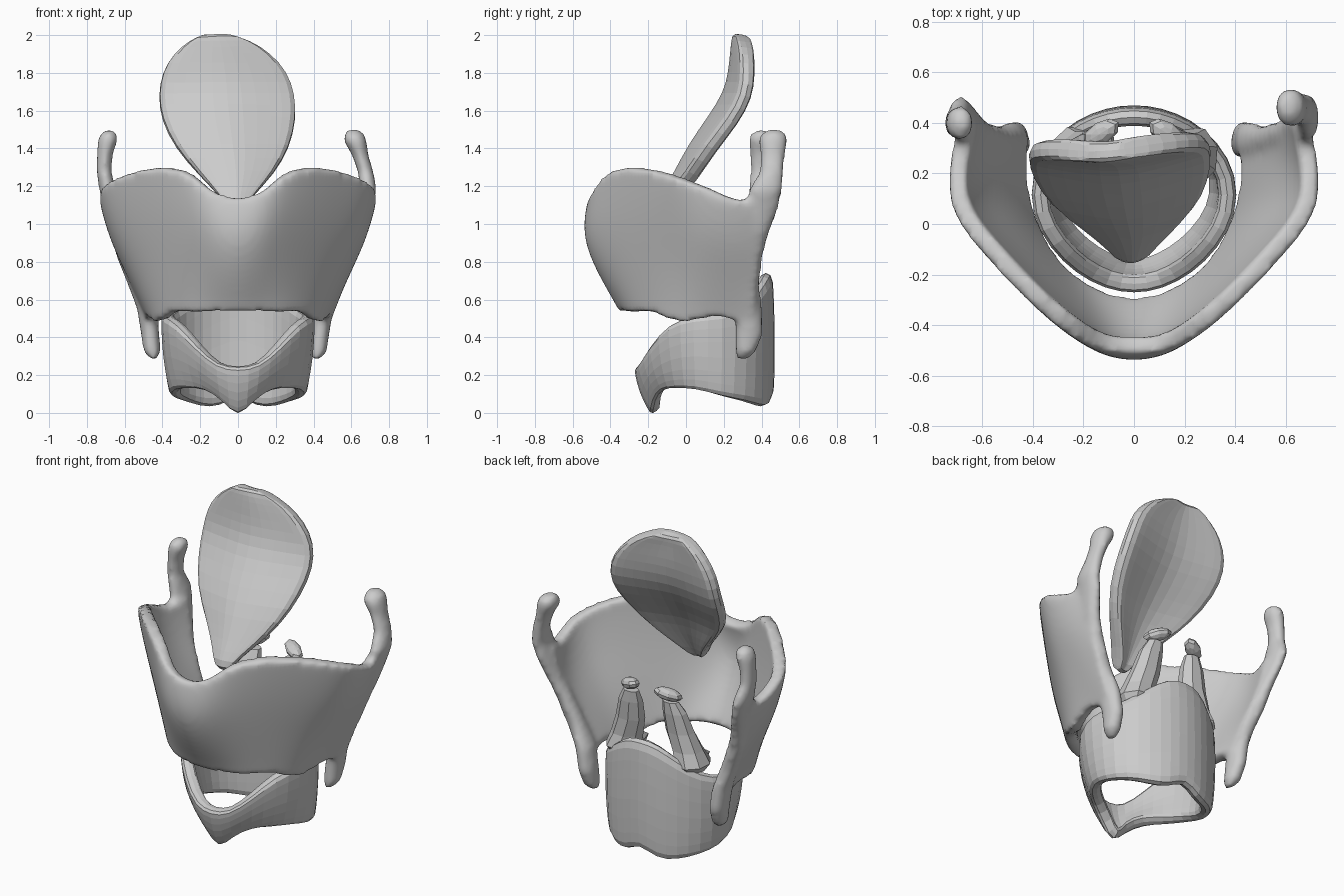
import bpy, math
from math import sin, cos, pi, radians

if "Cube" in bpy.data.objects:
    bpy.data.objects.remove(bpy.data.objects["Cube"])


def make(name, verts, faces):
    me = bpy.data.meshes.new(name)
    me.from_pydata(verts, [], faces)
    me.update()
    ob = bpy.data.objects.new(name, me)
    bpy.context.collection.objects.link(ob)
    return ob


def sheet(name, rows, closed=False, capped=False):
    """Skin a list of equal-length point rows, bottom to top."""
    n = len(rows[0])
    faces = []
    for j in range(len(rows) - 1):
        for i in range(n if closed else n - 1):
            k = (i + 1) % n
            faces.append((j * n + i, j * n + k, (j + 1) * n + k, (j + 1) * n + i))
    if capped:
        last = n * (len(rows) - 1)
        faces += [tuple(reversed(range(n))), tuple(range(last, last + n))]
    return make(name, [p for r in rows for p in r], faces)


def stack(name, rings, sides, turn=0.0):
    """Closed loft through elliptical rings (x, y, z, rx, ry)."""
    rows = [[(x + rx * cos(2 * pi * i / sides + turn), y + ry * sin(2 * pi * i / sides + turn), z)
             for i in range(sides)] for x, y, z, rx, ry in rings]
    return sheet(name, rows, True, True)


def thicken(ob, t, offset, sub, first=False):
    def subdiv():
        m = ob.modifiers.new("sub", 'SUBSURF')
        m.levels = m.render_levels = sub
    if first:
        subdiv()
    m = ob.modifiers.new("solid", 'SOLIDIFY')
    m.thickness, m.offset = t, offset
    if not first:
        subdiv()


def bake(ob):
    bpy.ops.object.select_all(action='DESELECT')
    ob.select_set(True)
    bpy.context.view_layer.objects.active = ob
    bpy.ops.object.convert(target='MESH')


# Thyroid shield: half rims, mirrored into a V-shaped plate
top = [(0, -.515, 1.13), (.14, -.505, 1.17), (.27, -.44, 1.28), (.42, -.31, 1.305), (.58, -.14, 1.275),
       (.705, .005, 1.22), (.745, .14, 1.18), (.725, .28, 1.11), (.69, .43, 1.14)]
low = [(0, -.36, .53), (.12, -.34, .54), (.24, -.29, .52), (.35, -.20, .55), (.43, -.07, .47),
       (.47, .06, .49), (.485, .16, .51), (.485, .27, .49), (.48, .35, .44)]
push = [.10, .085, .04, .01, .0, .0, 0, 0, 0]
rows = []
for v in (0, .08, .35, .65, .92, 1):
    half = []
    for i, (a, b) in enumerate(zip(low, top)):
        p = [a[k] + (b[k] - a[k]) * v for k in range(3)]
        p[1] -= push[i] * sin(pi * v ** 1.35)
        p[0] += .035 * sin(pi * v ** 2) * min(1, max(0, i - 2) / 3)
        half.append(tuple(p))
    rows.append([(-x, y, z) for x, y, z in half[:0:-1]] + half)
shield = sheet("thyroid_shield", rows)
thicken(shield, .075, -1, 2, True)
bake(shield)

# Back edges running into the upper and lower horns, fused into the shield
edge = [(.415, .30, .285, .02, .03), (.425, .315, .32, .045, .055), (.435, .335, .42, .05, .075),
        (.455, .33, .55, .05, .075), (.51, .335, .68, .045, .055), (.57, .355, .82, .042, .05),
        (.63, .38, .95, .042, .06), (.665, .405, 1.08, .042, .085), (.69, .42, 1.18, .045, .09)]
tips = {1: [(.675, .455, 1.28, .042, .065), (.645, .46, 1.37, .045, .065), (.62, .46, 1.44, .062, .08),
            (.615, .465, 1.475, .055, .07), (.61, .465, 1.5, .03, .03)],
        -1: [(.71, .40, 1.28, .04, .06), (.705, .40, 1.37, .043, .06), (.69, .40, 1.44, .053, .07),
             (.685, .40, 1.475, .048, .06), (.68, .40, 1.495, .025, .03)]}
parts = []
for s, tip in tips.items():
    shift = 0 if s > 0 else .03
    parts.append(stack("horn", [(s * (x + (shift if z < .9 else 0)), y, z, r, q)
                                for x, y, z, r, q in edge + tip], 16))
bpy.ops.object.select_all(action='DESELECT')
for ob in parts + [shield]:
    ob.select_set(True)
bpy.context.view_layer.objects.active = shield
bpy.ops.object.join()
m = shield.modifiers.new("fuse", 'REMESH')
m.mode, m.voxel_size = 'VOXEL', .018
m = shield.modifiers.new("soften", 'SMOOTH')
m.factor, m.iterations = .5, 8
bake(shield)
bpy.ops.object.shade_smooth()

# Cricoid ring: low arch in front, tall plate behind (angle, bottom z, top z)
prof = [(0, -.05, .245), (18, .06, .25), (38, .12, .36), (58, .12, .48), (80, .12, .52), (105, .08, .53),
        (128, .06, .57), (148, .03, .66), (165, .025, .74), (180, .10, .75)]
ring = prof + [(360 - a, b, t) for a, b, t in prof[-2:0:-1]]
rows = []
for v in (0, .12, .45, .85, 1):
    r = []
    for a, b, t in ring:
        c = cos(radians(a))
        back = .5 - .5 * c
        k = 1 - (.25 * (1 - v) ** 2) * (1 - .88 * back) - .08 * back * max(0, v - .45)
        r.append((.435 * k * sin(radians(a)) * (1 - .16 * max(0, c)), .10 - .38 * k * c, b + (t - b) * v))
    rows.append(r)
cricoid = sheet("cricoid_ring", rows, True)
thicken(cricoid, .075, -1, 1)
bake(cricoid)

# Epiglottis leaf: (z, mid x, mid y, half width, edge curl)
leaf = [(1.06, -.01, -.14, .03, .01), (1.15, -.01, -.09, .09, .03), (1.26, -.01, -.03, .20, .06),
        (1.40, -.03, .04, .305, .075), (1.55, -.05, .145, .36, .09), (1.68, -.06, .23, .365, .075),
        (1.80, -.07, .26, .335, .055), (1.90, -.085, .27, .26, .045), (1.97, -.10, .28, .16, .025),
        (2.005, -.12, .29, .06, 0)]
rows = [[(x + u * w, y + c * abs(u) ** 1.2 + .06 * u * w, z) for u in (-1, -.8, -.4, 0, .4, .8, 1)]
        for z, x, y, w, c in leaf]
epiglottis = sheet("epiglottis", rows)
thicken(epiglottis, .085, 0, 1)
bake(epiglottis)

# Arytenoid pyramids with their small caps
for s, side in ((1, "right"), (-1, "left")):
    stack("arytenoid_" + side, [(s * x, y, z, r, q) for x, y, z, r, q in (
        (.24, .27, .56, .06, .08), (.235, .27, .61, .10, .12), (.205, .28, .69, .095, .09),
        (.17, .30, .80, .09, .07), (.15, .325, .92, .075, .055), (.135, .345, .99, .05, .035))], 8, .3)
    stack("vocal_process_" + side, [(s * .21, .17, .57, .03, .07), (s * .21, .18, .61, .05, .09),
                                    (s * .215, .22, .66, .03, .05)], 6)
    bpy.ops.mesh.primitive_uv_sphere_add(segments=8, ring_count=6, location=(s * .13, .36, 1.035))
    cap = bpy.context.object
    cap.name = "cap_" + side
    cap.scale = (.085, .045, .035)
    cap.rotation_euler = (0, s * .3, s * -.55)

# Make every outward side consistent
for ob in bpy.context.collection.objects:
    bpy.ops.object.select_all(action='DESELECT')
    ob.select_set(True)
    bpy.context.view_layer.objects.active = ob
    bpy.ops.object.mode_set(mode='EDIT')
    bpy.ops.mesh.select_all(action='SELECT')
    bpy.ops.mesh.normals_make_consistent(inside=False)
    bpy.ops.object.mode_set(mode='OBJECT')
